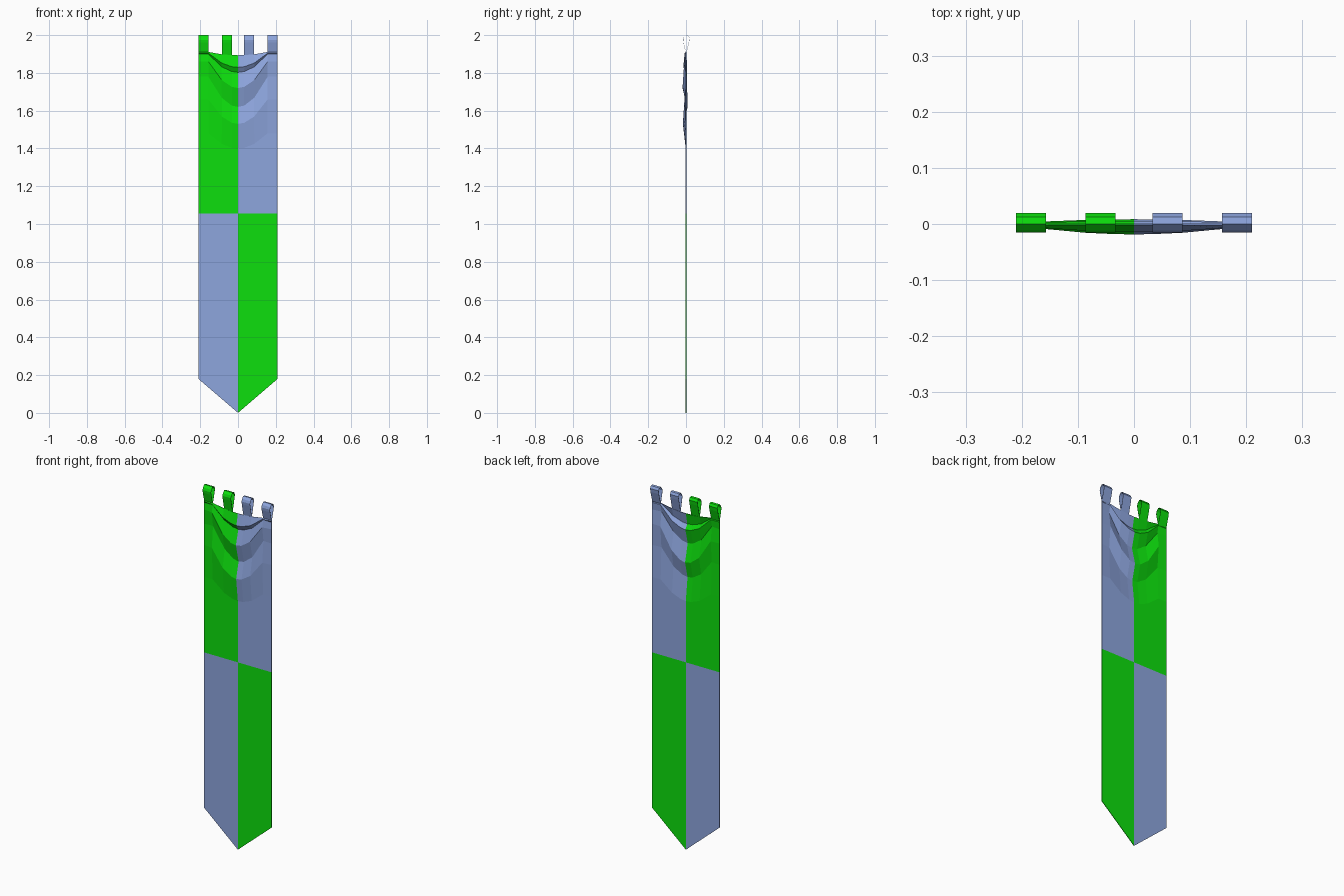
import bpy
import bmesh

cube = bpy.data.objects.get("Cube")
if cube:
    bpy.data.objects.remove(cube, do_unlink=True)


def make_material(name, rgb):
    mat = bpy.data.materials.new(name)
    mat.use_nodes = True
    mat.diffuse_color = (*rgb, 1)
    mat.node_tree.nodes["Principled BSDF"].inputs["Base Color"].default_value = (*rgb, 1)
    return mat


GREEN = make_material("bright green cloth", (0.004, 0.74, 0.004))
BLUE = make_material("soft blue cloth", (0.27, 0.38, 0.73))
HALF = 0.21
SPLIT = 1.055


def finish(name, bm, thickness):
    mesh = bpy.data.meshes.new(name)
    bm.normal_update()
    bm.to_mesh(mesh)
    bm.free()
    obj = bpy.data.objects.new(name, mesh)
    bpy.context.collection.objects.link(obj)
    mesh.materials.append(GREEN)
    mesh.materials.append(BLUE)
    solid = obj.modifiers.new("cloth thickness", "SOLIDIFY")
    solid.thickness = thickness
    solid.offset = 0
    return obj


# Hanging cloth: each row is edge height, centre height, centre depth
rows = [(1.91, 1.893, 0), (1.905, 1.83, -0.013), (1.90, 1.803, 0.004),
        (1.86, 1.72, -0.017), (1.78, 1.62, 0.007), (1.66, 1.53, -0.015),
        (1.48, 1.40, 0), (SPLIT, SPLIT, 0), (0.18, 0, 0)]
half_columns = [0.033, 0.086, 0.157, HALF]
columns = [-x for x in reversed(half_columns)] + [0] + half_columns

bm = bmesh.new()
grid = []
for i, (edge, centre, depth) in enumerate(rows):
    line = []
    for x in columns:
        if i == len(rows) - 1:
            sag = 1 - abs(x) / HALF          # pointed hem
        else:
            sag = max(0, 1 - (x / 0.157) ** 2)
        y = depth * (1 - (x / HALF) ** 2)
        line.append(bm.verts.new((x, y, edge + (centre - edge) * sag)))
    grid.append(line)
for upper, lower in zip(grid, grid[1:]):
    for j in range(len(columns) - 1):
        face = bm.faces.new((upper[j], lower[j], lower[j + 1], upper[j + 1]))
        mid = face.calc_center_median()
        # Quartered colours
        face.material_index = int((mid.x > 0) == (mid.z > SPLIT))
finish("banner_cloth", bm, 0.003)


# Hanging loops along the top edge
def make_loop(name, x0, x1, base):
    profile = [(0, base), (-0.013, 1.96), (-0.015, 1.975), (-0.011, 1.988),
               (0, 2.0), (0.012, 1.998), (0.019, 1.985), (0.016, 1.965)]
    bm = bmesh.new()
    sides = [[bm.verts.new((x, y, z)) for y, z in profile] for x in (x0, x1)]
    for k in range(len(profile)):
        n = (k + 1) % len(profile)
        face = bm.faces.new((sides[0][n], sides[0][k], sides[1][k], sides[1][n]))
        face.material_index = int(x0 + x1 > 0)
    finish(name, bm, 0.001)


for sign, side in ((-1, "right"), (1, "left")):
    for label, inner, outer, base in (("inner", 0.033, 0.086, 1.895),
                                      ("outer", 0.157, HALF, 1.905)):
        x0, x1 = sorted((sign * inner, sign * outer))
        make_loop(f"{side}_{label}_loop", x0, x1, base)
